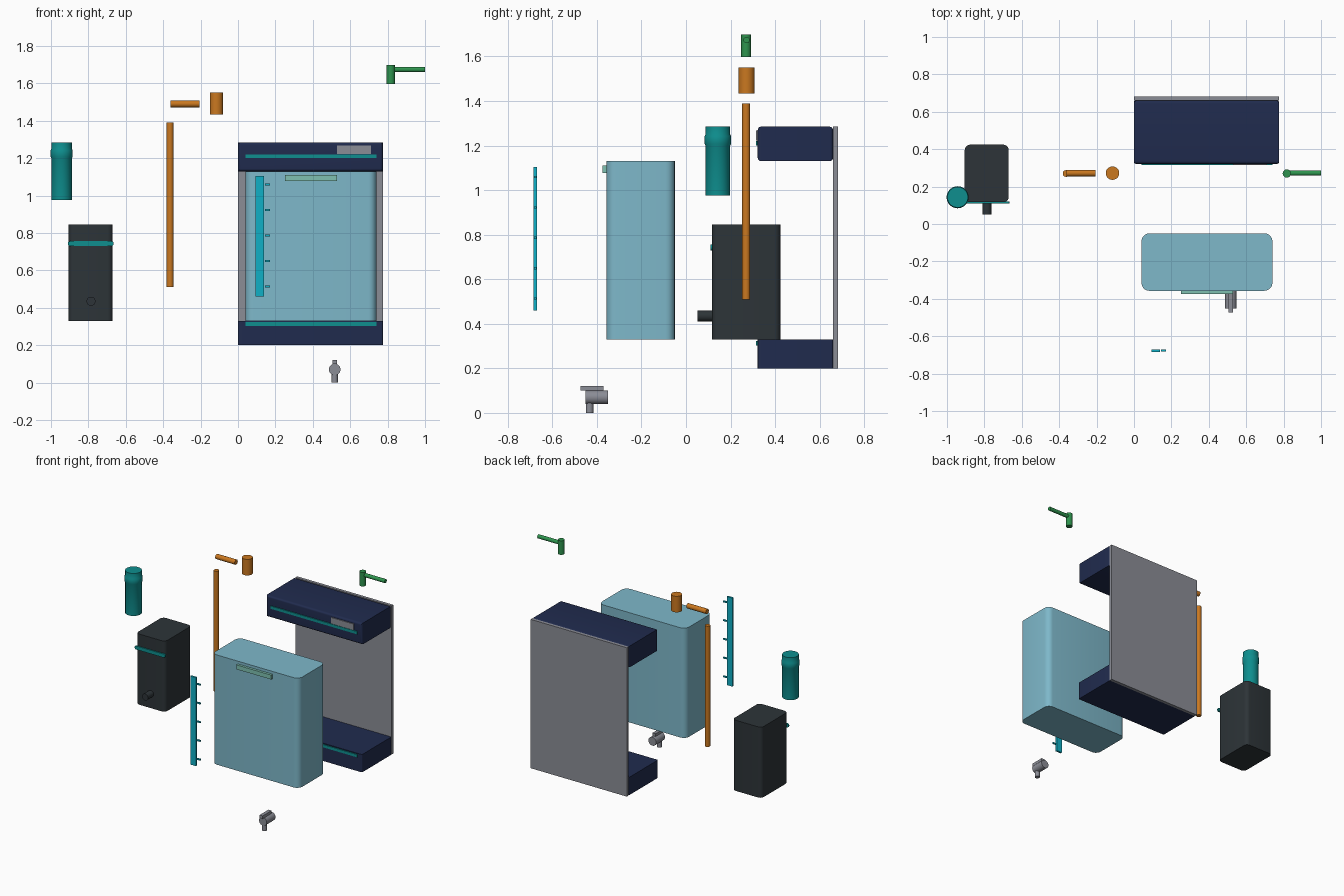
import bpy
import bmesh
from math import pi
from mathutils import Matrix, Vector

cube = bpy.data.objects.get("Cube")
if cube:
    bpy.data.objects.remove(cube, do_unlink=True)


def material(name, *rgb):
    lin = [((c / 255 + 0.055) / 1.055) ** 2.4 for c in rgb] + [1.0]
    m = bpy.data.materials.new(name)
    m.use_nodes = True
    m.diffuse_color = lin
    bsdf = next(n for n in m.node_tree.nodes if n.type == 'BSDF_PRINCIPLED')
    bsdf.inputs["Base Color"].default_value = lin
    return m


NAVY = material("navy", 32, 43, 78)
GREY = material("grey", 139, 141, 150)
TEAL = material("teal", 14, 143, 143)
WATER = material("water blue", 126, 184, 202)
MINT = material("mint", 126, 192, 176)
CYAN = material("cyan", 16, 176, 198)
CHARCOAL = material("charcoal", 45, 52, 56)
ORANGE = material("orange", 202, 120, 32)
GREEN = material("green", 46, 148, 78)


def finish(bm, name, mat):
    bmesh.ops.recalc_face_normals(bm, faces=bm.faces)
    me = bpy.data.meshes.new(name)
    bm.to_mesh(me)
    bm.free()
    me.materials.append(mat)
    ob = bpy.data.objects.new(name, me)
    bpy.context.collection.objects.link(ob)
    bpy.ops.object.select_all(action='DESELECT')
    ob.select_set(True)
    bpy.context.view_layer.objects.active = ob
    bpy.ops.object.shade_smooth_by_angle(angle=pi / 5)
    return ob


def box(name, mat, x, y, z, radius=0, axes="xyz"):
    """Box from (min, max) ranges; edges along the given axes are rounded."""
    bm = bmesh.new()
    bmesh.ops.create_cube(bm, size=1)
    for v in bm.verts:
        v.co = Vector([(a + b) / 2 + c * (b - a) for c, (a, b) in zip(v.co, (x, y, z))])
    if radius:
        keep = ["xyz".index(a) for a in axes]
        edges = []
        for e in bm.edges:
            d = e.verts[0].co - e.verts[1].co
            if max(range(3), key=lambda i: abs(d[i])) in keep:
                edges.append(e)
        bmesh.ops.bevel(bm, geom=edges, offset=radius, segments=5,
                        profile=0.5, affect='EDGES')
    return finish(bm, name, mat)


def rod(name, mat, axis, start, length, radius):
    """Cylinder running from start along the +axis."""
    turn = {"x": Matrix.Rotation(pi / 2, 4, 'Y'),
            "y": Matrix.Rotation(-pi / 2, 4, 'X'),
            "z": Matrix.Identity(4)}[axis]
    bm = bmesh.new()
    bmesh.ops.create_cone(bm, cap_ends=True, segments=32, radius1=radius,
                          radius2=radius, depth=length,
                          matrix=Matrix.Translation(start) @ turn
                          @ Matrix.Translation((0, 0, length / 2)))
    return finish(bm, name, mat)


def lathe(name, mat, centre, profile):
    bm = bmesh.new()
    vs = [bm.verts.new((r, 0, z)) for r, z in profile]
    es = [bm.edges.new(p) for p in zip(vs, vs[1:])]
    bmesh.ops.spin(bm, geom=vs + es, axis=(0, 0, 1), cent=(0, 0, 0),
                   angle=2 * pi, steps=32)
    bmesh.ops.remove_doubles(bm, verts=bm.verts, dist=0.0005)
    bmesh.ops.translate(bm, verts=bm.verts, vec=centre)
    return finish(bm, name, mat)


# Housing: back plate with head and base, each with a trim strip
box("back_plate", GREY, (0, 0.775), (0.66, 0.682), (0.2, 1.285))
box("housing_head", NAVY, (0, 0.775), (0.322, 0.66), (1.13, 1.285), 0.015, "xz")
box("housing_base", NAVY, (0, 0.775), (0.322, 0.66), (0.2, 0.33), 0.008, "z")
for name, z in (("head_trim", 1.2), ("base_trim", 0.303)):
    box(name, TEAL, (0.04, 0.74), (0.315, 0.33), (z, z + 0.02))
box("display_panel", GREY, (0.53, 0.71), (0.315, 0.33), (1.222, 1.267))

# Water tank and its handle
box("water_tank", WATER, (0.04, 0.74), (-0.357, -0.05), (0.33, 1.13), 0.042, "z")
box("tank_handle", MINT, (0.25, 0.53), (-0.375, -0.355), (1.078, 1.11))

# Level gauge with tick marks
box("level_gauge", CYAN, (0.094, 0.14), (-0.684, -0.67), (0.46, 1.105))
for i in range(5):
    z = 0.513 + i * 0.1365
    box("gauge_tick", CYAN, (0.145, 0.172), (-0.682, -0.672), (z - 0.005, z + 0.005))

# Drain tap
rod("tap_body", GREY, "y", (0.517, -0.452, 0.07), 0.102, 0.031)
rod("tap_spout", GREY, "z", (0.517, -0.433, 0), 0.06, 0.017)
box("tap_lever", GREY, (0.505, 0.53), (-0.473, -0.37), (0.1, 0.121))

# Pump box with band and outlet
box("pump_box", CHARCOAL, (-0.905, -0.67), (0.117, 0.424), (0.33, 0.845), 0.028, "z")
box("pump_band", TEAL, (-0.91, -0.665), (0.109, 0.12), (0.73, 0.756), 0.012, "y")
rod("pump_outlet", CHARCOAL, "y", (-0.786, 0.052, 0.435), 0.07, 0.024)

# Filter cartridge with collar
lathe("filter_cartridge", TEAL, (-0.943, 0.143, 0),
      [(0, 0.975), (0.055, 0.975), (0.055, 1.2), (0.059, 1.208),
       (0.059, 1.242), (0.055, 1.25), (0.055, 1.285), (0, 1.285)])

# Riser pipe, elbow pipe and coupling
rod("riser_pipe", ORANGE, "z", (-0.363, 0.27, 0.51), 0.88, 0.018)
rod("elbow_pipe", ORANGE, "x", (-0.362, 0.272, 1.49), 0.157, 0.018)
rod("pipe_coupling", ORANGE, "z", (-0.115, 0.272, 1.434), 0.117, 0.036)

# Dispensing nozzle
rod("nozzle_stem", GREEN, "z", (0.817, 0.27, 1.597), 0.102, 0.022)
rod("nozzle_arm", GREEN, "x", (0.817, 0.272, 1.674), 0.183, 0.014)
